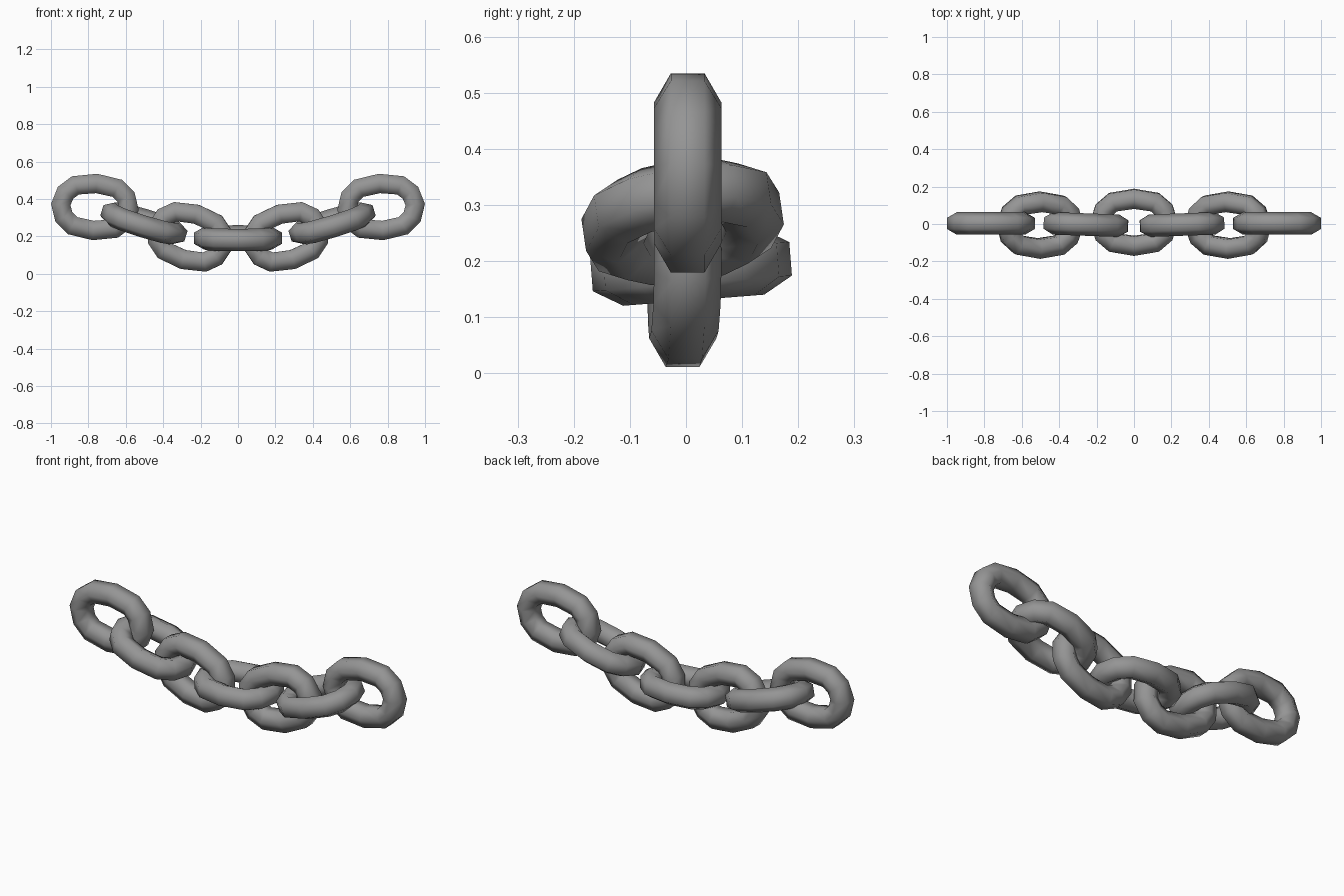
import bpy, bmesh, math
from mathutils import Vector, Matrix

if "Cube" in bpy.data.objects:
    bpy.data.objects.remove(bpy.data.objects["Cube"])

steel = bpy.data.materials.new("grey steel")
steel.diffuse_color = (0.30, 0.30, 0.30, 1)
steel.use_nodes = True
steel.node_tree.nodes["Principled BSDF"].inputs["Base Color"].default_value = steel.diffuse_color

# Oval centre line of a link: one quarter, reflected round to 12 points
QUARTER = [(0.183, 0), (0.162, 0.065), (0.112, 0.108), (0, 0.126)]
half = QUARTER + [(-x, y) for x, y in QUARTER[2::-1]]
PATH = [Vector((x, y, 0)) for x, y in half + [(-x, -y) for x, y in half[1:-1]]]
SIDES, RADIUS = 6, 0.06


def link(name, centre, roll, pitch, yaw=0):
    """Six-sided bar swept round the oval path, then turned and placed."""
    bm = bmesh.new()
    rings = []
    n = len(PATH)
    for i, p in enumerate(PATH):
        t = ((PATH[(i + 1) % n] - p).normalized() + (p - PATH[i - 1]).normalized()).normalized()
        out, up = Vector((t.y, -t.x, 0)), Vector((0, 0, 1))
        angles = [2 * math.pi * k / SIDES for k in range(SIDES)]
        rings.append([bm.verts.new(p + RADIUS * (math.sin(a) * out + math.cos(a) * up)) for a in angles])
    for i in range(n):
        a, b = rings[i], rings[(i + 1) % n]
        for k in range(SIDES):
            m = (k + 1) % SIDES
            bm.faces.new((a[k], b[k], b[m], a[m])).smooth = True
    turn = (Matrix.Rotation(math.radians(yaw), 4, 'Z')
            @ Matrix.Rotation(math.radians(pitch), 4, 'Y')
            @ Matrix.Rotation(math.radians(roll), 4, 'X'))
    bm.transform(Matrix.Translation(centre) @ turn)
    bmesh.ops.recalc_face_normals(bm, faces=bm.faces)
    me = bpy.data.meshes.new(name)
    bm.to_mesh(me)
    bm.free()
    me.materials.append(steel)
    bpy.context.collection.objects.link(bpy.data.objects.new(name, me))


# Flat link at the bottom of the sag, then mirrored pairs climbing outwards
link("middle_link", (0, 0.009, 0.19), 4.5, 0)
for side, s in (("left", -1), ("right", 1)):
    link(side + "_inner_link", (s * 0.257, -0.003, 0.197), 90, -s * 16, s * 2)
    link(side + "_flat_link", (s * 0.503, -0.006, 0.27), 8, -s * 17)
    link(side + "_end_link", (s * 0.765, 0.003, 0.357), 90, -s * 4)
